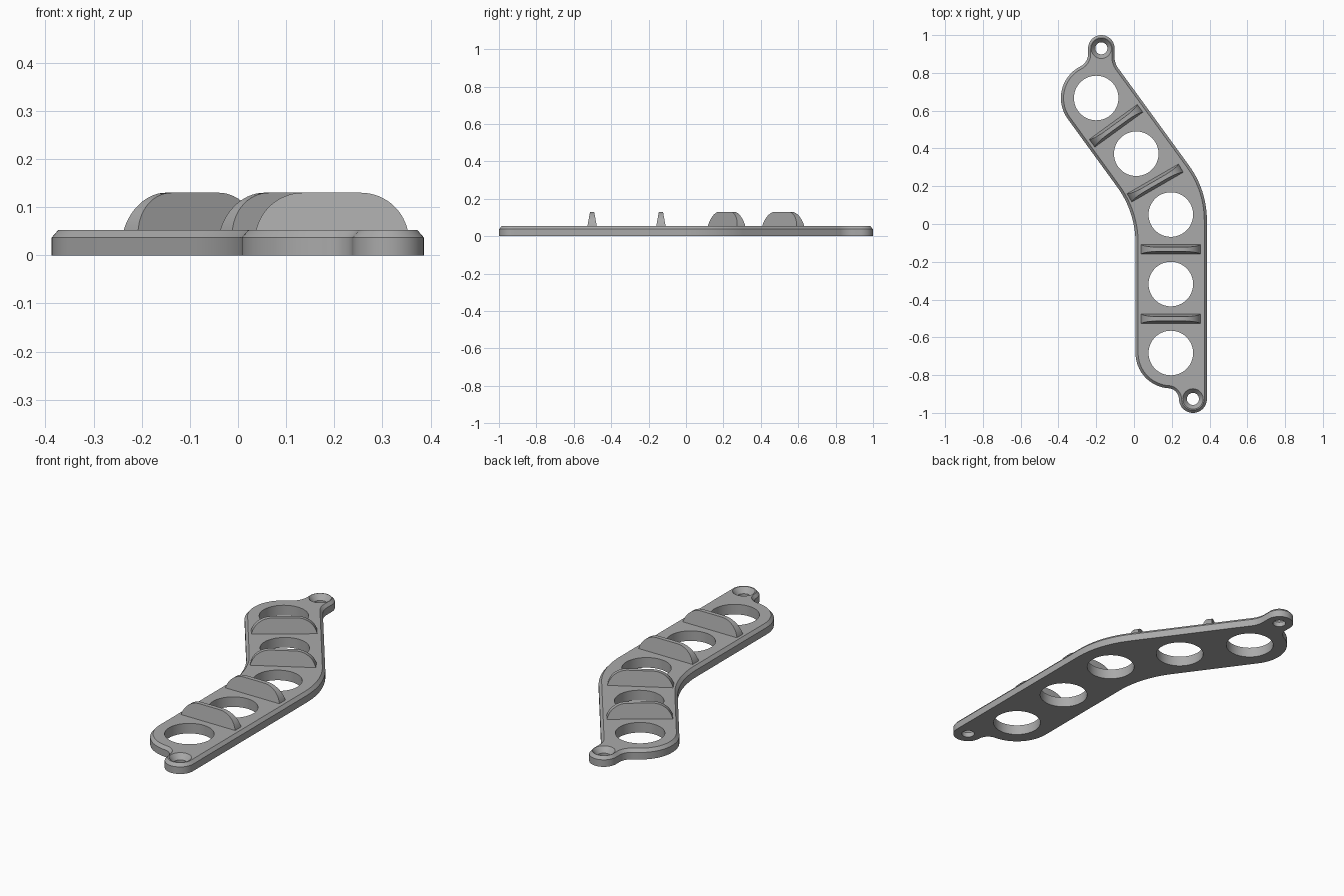
import bpy, bmesh, math
from mathutils import Matrix, Vector

if "Cube" in bpy.data.objects:
    bpy.data.objects.remove(bpy.data.objects["Cube"], do_unlink=True)

grey = bpy.data.materials.new("plain_grey")
grey.use_nodes = True
GREY = (0.40, 0.40, 0.40, 1)
grey.diffuse_color = GREY
grey.node_tree.nodes["Principled BSDF"].inputs["Base Color"].default_value = GREY

TOP, EDGE, CHAMFER = 0.053, 0.037, 0.014
LUGS = [(0.312, -0.926), (-0.173, 0.93)]
HOLES = [(-0.2, 0.667), (0.012, 0.372), (0.195, 0.05), (0.195, -0.318), (0.195, -0.683)]


def arc(cx, cy, r, start, end, steps=14):
    angles = [math.radians(start + (end - start) * i / steps) for i in range(steps + 1)]
    return [Vector((cx + r * math.cos(a), cy + r * math.sin(a))) for a in angles]


def inset(points, d):
    result = []
    for i, p in enumerate(points):
        t = (points[(i + 1) % len(points)] - points[i - 1]).normalized()
        result.append(p + d * Vector((-t.y, t.x)))
    return result


def add_loft(bm, layers):
    """Skin closed rings of (points, z), capped at both ends."""
    rings = [[bm.verts.new((p[0], p[1], z)) for p in pts] for pts, z in layers]
    for a, b in zip(rings, rings[1:]):
        for i in range(len(a)):
            j = (i + 1) % len(a)
            bm.faces.new((a[i], a[j], b[j], b[i]))
    bm.faces.new(rings[0][::-1])
    bm.faces.new(rings[-1])


def finish(name, bm, smooth=True):
    bmesh.ops.recalc_face_normals(bm, faces=bm.faces)
    mesh = bpy.data.meshes.new(name)
    bm.to_mesh(mesh)
    bm.free()
    mesh.materials.append(grey)
    ob = bpy.data.objects.new(name, mesh)
    bpy.context.collection.objects.link(ob)
    return ob


def smooth(ob):
    bpy.ops.object.select_all(action="DESELECT")
    ob.select_set(True)
    bpy.context.view_layer.objects.active = ob
    bpy.ops.object.shade_smooth_by_angle(angle=math.radians(25))


# Plate outline, counter-clockwise: lugs, bends and blending fillets
outline = (
    arc(*LUGS[0], 0.074, 181, 360, 24)
    + arc(-0.104, 0.02, 0.49, 0, 36)
    + arc(-0.003, 0.884, 0.1, 216, 180)
    + arc(*LUGS[1], 0.07, 0, 180, 24)
    + arc(-0.318, 0.901, 0.075, 0, -63)
    + arc(*HOLES[0], 0.187, 117, 216, 20)
    + arc(-0.492, -0.1, 0.5, 36, 0)
    + arc(0.195, -0.683, 0.187, 180, 266, 20)
    + arc(0.178, -0.929, 0.06, 86, 1)
)
outline = [p for i, p in enumerate(outline) if (p - outline[i - 1]).length > 0.003]
bm = bmesh.new()
add_loft(bm, [(outline, 0), (outline, EDGE), (inset(outline, CHAMFER), TOP)])
plate = finish("plate", bm)

# Cutter for the large ports and the countersunk bolt holes
bm = bmesh.new()
for x, y in HOLES:
    ring = arc(x, y, 0.118, 0, 360, 64)[:-1]
    add_loft(bm, [(ring, -0.1), (ring, 0.2)])
for x, y in LUGS:
    steps = [(0.032, -0.1), (0.032, 0.025), (0.054, TOP), (0.062, TOP + 0.01)]
    add_loft(bm, [(arc(x, y, r, 0, 360, 40)[:-1], z) for r, z in steps])
cutter = finish("hole_cutter", bm)
cutter.hide_render = True

cut = plate.modifiers.new("holes", "BOOLEAN")
cut.operation = "DIFFERENCE"
cut.solver = "EXACT"
cut.object = cutter
bpy.context.view_layer.objects.active = plate
bpy.ops.object.modifier_apply(modifier="holes")
bpy.data.objects.remove(cutter, do_unlink=True)
smooth(plate)

# Tapered ribs with rounded shoulders between the ports
RIBS = [(0.195, -0.134, 0), (0.195, -0.502, 0), (0.112, 0.217, 30), (-0.095, 0.52, 36)]
for n, (x, y, angle) in enumerate(RIBS, 1):
    layers = []
    for i in range(15):
        rise = math.radians(11 + 79 * i / 14)
        z = 0.03 + 0.1 * math.sin(rise)
        half = 0.06 + 0.1 * math.cos(rise)
        thick = 0.026 - 0.015 * (z - 0.049) / 0.081
        layers.append(([(-half, -thick), (half, -thick), (half, thick), (-half, thick)], z))
    bm = bmesh.new()
    add_loft(bm, layers)
    bm.transform(Matrix.Translation((x, y, 0)) @ Matrix.Rotation(math.radians(angle), 4, "Z"))
    smooth(finish(f"rib_{n}", bm))
